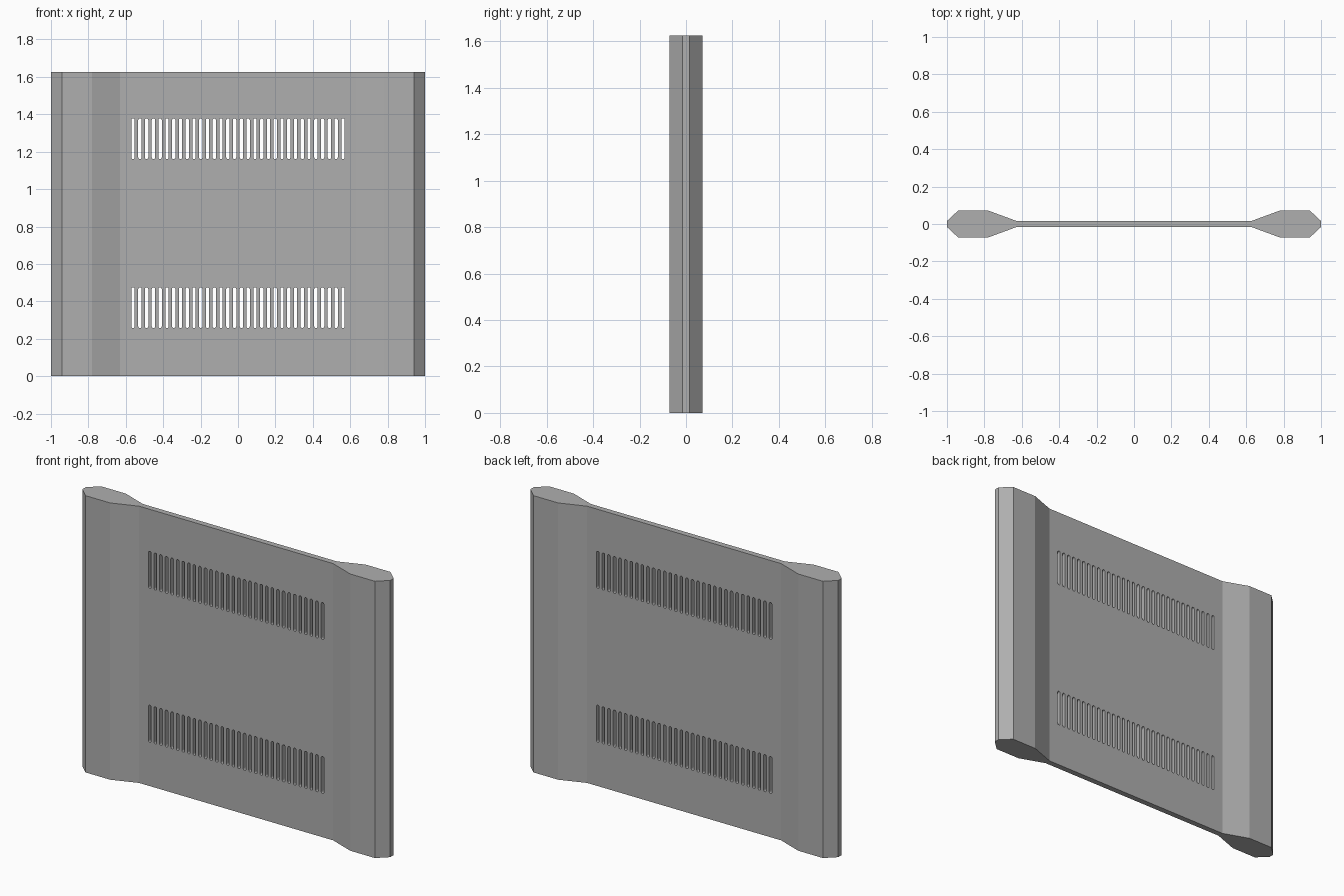
import bpy, bmesh, math

if "Cube" in bpy.data.objects:
    bpy.data.objects.remove(bpy.data.objects["Cube"])

HEIGHT = 1.625


def add_prism(bm, points, offset):
    """Fill a closed outline and extrude it along offset."""
    face = bm.faces.new([bm.verts.new(p) for p in points])
    ext = bmesh.ops.extrude_face_region(bm, geom=[face])
    moved = [g for g in ext["geom"] if isinstance(g, bmesh.types.BMVert)]
    bmesh.ops.translate(bm, verts=moved, vec=offset)


def make_object(name, bm, mat):
    bmesh.ops.recalc_face_normals(bm, faces=bm.faces)
    mesh = bpy.data.meshes.new(name)
    bm.to_mesh(mesh)
    bm.free()
    mesh.materials.append(mat)
    obj = bpy.data.objects.new(name, mesh)
    bpy.context.collection.objects.link(obj)
    return obj


grey = bpy.data.materials.new("dark_grey")
grey.diffuse_color = (0.43, 0.43, 0.43, 1)
grey.use_nodes = True
grey.node_tree.nodes["Principled BSDF"].inputs["Base Color"].default_value = grey.diffuse_color

# Panel: thin web with a faceted thick rail at each side
quarter = [(0.63, 0.017), (0.78, 0.072), (0.94, 0.072), (1.0, 0.016)]
right = quarter + [(x, -y) for x, y in reversed(quarter)]
left = [(-x, -y) for x, y in right]
bm = bmesh.new()
add_prism(bm, [(x, y, 0) for x, y in right + left], (0, 0, HEIGHT))
panel = make_object("vented_panel", bm, grey)

# Vent slots: two rows of round-ended cutters
SLOTS, SPAN, RADIUS, HALF = 32, 0.561, 0.0088, 0.109
bm = bmesh.new()
for zc in (0.366, 1.269):
    for i in range(SLOTS):
        xc = -SPAN + 2 * SPAN * i / (SLOTS - 1)
        outline = []
        for side in (1, -1):
            for k in range(7):
                a = math.pi * k / 6 + (0 if side > 0 else math.pi)
                outline.append((xc + RADIUS * math.cos(a), -0.1,
                                zc + side * (HALF - RADIUS) + RADIUS * math.sin(a)))
        add_prism(bm, outline, (0, 0.2, 0))
cutter = make_object("slot_cutter", bm, grey)
cutter.hide_render = True

# Cut the slots through the web
mod = panel.modifiers.new("vent_slots", 'BOOLEAN')
mod.operation = 'DIFFERENCE'
mod.solver = 'EXACT'
mod.object = cutter
bpy.context.view_layer.objects.active = panel
bpy.ops.object.modifier_apply(modifier=mod.name)
bpy.data.objects.remove(cutter)
